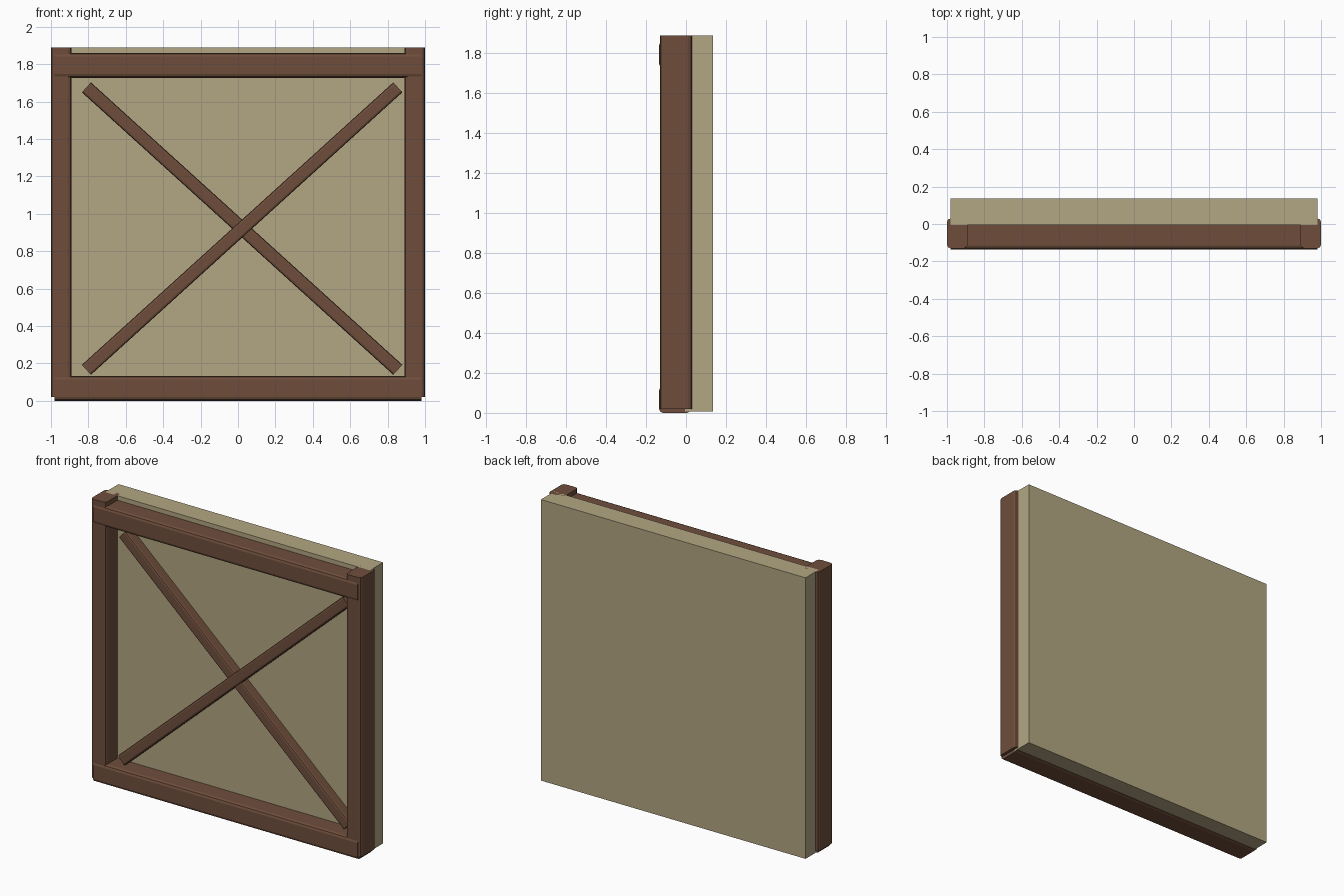
import bpy, bmesh, math
from mathutils import Matrix, Vector

cube = bpy.data.objects.get("Cube")
if cube:
    bpy.data.objects.remove(cube, do_unlink=True)


def material(name, rgb):
    m = bpy.data.materials.new(name)
    m.use_nodes = True
    m.diffuse_color = (*rgb, 1)
    m.node_tree.nodes["Principled BSDF"].inputs["Base Color"].default_value = (*rgb, 1)
    return m


WOOD = material("brown timber", (0.156, 0.076, 0.045))
PLASTER = material("tan plaster", (0.45, 0.38, 0.225))


def box(name, low, high, mat, axis=None, bevel=0.02, angle=0):
    """Box between two corners; edges along the given axis are bevelled."""
    low, high = Vector(low), Vector(high)
    size = high - low
    bm = bmesh.new()
    bmesh.ops.create_cube(bm, size=1, matrix=Matrix.Diagonal((*size, 1)))
    if axis is not None:
        edges = [e for e in bm.edges
                 if abs((e.verts[0].co - e.verts[1].co)[axis]) > size[axis] * 0.9]
        bmesh.ops.bevel(bm, geom=edges, offset=bevel, segments=2,
                        profile=0.5, affect='EDGES')
    mesh = bpy.data.meshes.new(name)
    bm.to_mesh(mesh)
    bm.free()
    mesh.materials.append(mat)
    ob = bpy.data.objects.new(name, mesh)
    ob.location = (low + high) / 2
    ob.rotation_euler.y = angle
    bpy.context.collection.objects.link(ob)
    return ob


# Wall panel behind the frame
box("wall_panel", (-0.98, -0.005, 0.008), (0.98, 0.135, 1.89), PLASTER)

# Upright posts
for side, x in (("right", -0.945), ("left", 0.945)):
    box(side + "_post", (x - 0.055, -0.13, 0.02), (x + 0.055, 0.03, 1.89), WOOD, axis=2)

# Horizontal beams, slightly proud of the posts
for name, z in (("bottom_beam", 0), ("top_beam", 1.727)):
    box(name, (-0.98, -0.135, z), (0.98, 0.025, z + 0.133), WOOD, axis=0)

# Crossed diagonal braces
length = math.hypot(1.665, 1.51)
tilt = math.atan2(1.51, 1.665)
for name, front, angle in (("rising_brace", -0.08, -tilt), ("falling_brace", -0.072, tilt)):
    box(name, (0.022 - length / 2, front, 0.885), (0.022 + length / 2, front + 0.08, 0.957),
        WOOD, axis=0, bevel=0.012, angle=angle)
